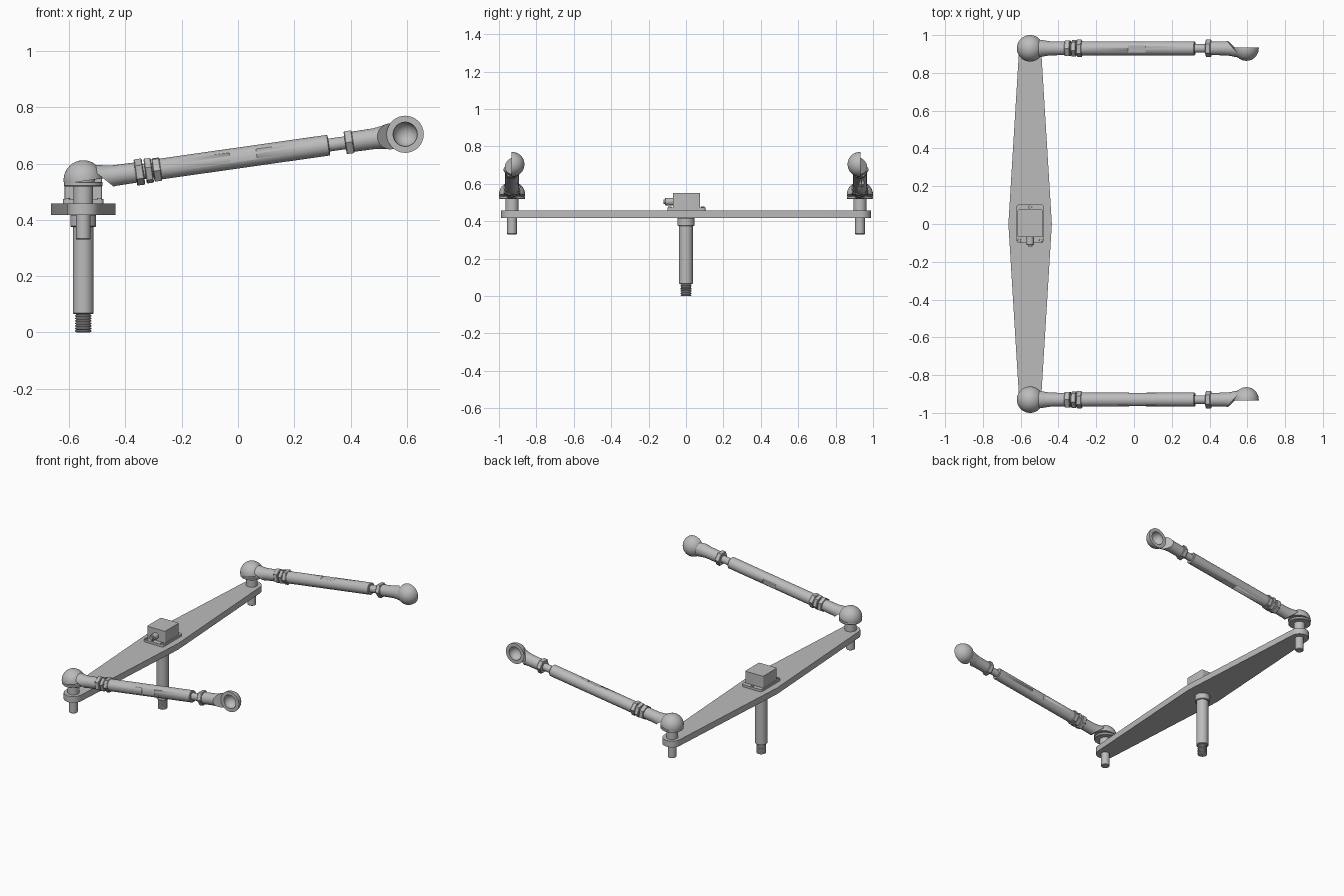
import bpy, bmesh, math
from mathutils import Matrix, Vector

cube = bpy.data.objects.get("Cube")
if cube:
    bpy.data.objects.remove(cube, do_unlink=True)

GREY = (0.5, 0.5, 0.5, 1.0)
steel = bpy.data.materials.new("plain_grey")
steel.use_nodes = True
steel.diffuse_color = GREY
steel.node_tree.nodes["Principled BSDF"].inputs["Base Color"].default_value = GREY

T = Matrix.Translation
PIVOT_X, END_Y = -0.55, 0.93


def rot(degrees, axis):
    return Matrix.Rotation(math.radians(degrees), 4, axis)


def finish(name, bm, matrix=Matrix()):
    """Turn a bmesh into a shaded, coloured object."""
    bmesh.ops.remove_doubles(bm, verts=bm.verts, dist=1e-5)
    bmesh.ops.recalc_face_normals(bm, faces=bm.faces)
    bm.transform(matrix)
    mesh = bpy.data.meshes.new(name)
    bm.to_mesh(mesh)
    bm.free()
    mesh.materials.append(steel)
    obj = bpy.data.objects.new(name, mesh)
    bpy.context.collection.objects.link(obj)
    bpy.ops.object.select_all(action="DESELECT")
    obj.select_set(True)
    bpy.context.view_layer.objects.active = obj
    bpy.ops.object.shade_smooth_by_angle(angle=math.radians(32))
    return obj


def lathe_mesh(profile, steps=40):
    """Spin (radius, height) points about z."""
    bm = bmesh.new()
    verts = [bm.verts.new((r, 0, z)) for r, z in profile]
    edges = [bm.edges.new(pair) for pair in zip(verts, verts[1:])]
    bmesh.ops.spin(bm, geom=verts + edges, cent=(0, 0, 0), axis=(0, 0, 1),
                   angle=math.tau, steps=steps, use_duplicate=False)
    bmesh.ops.remove_doubles(bm, verts=bm.verts, dist=1e-5)
    return bm


def cylinder(name, r, z0, z1, matrix, steps=40, bevel=0.003):
    profile = [(0, z0), (r - bevel, z0), (r, z0 + bevel),
               (r, z1 - bevel), (r - bevel, z1), (0, z1)]
    return finish(name, lathe_mesh(profile, steps), matrix)


def prism(name, outline, z0, z1, matrix=Matrix()):
    bm = bmesh.new()
    face = bm.faces.new([bm.verts.new((x, y, z0)) for x, y in outline])
    up = bmesh.ops.extrude_face_region(bm, geom=[face])["geom"]
    top = [v for v in up if isinstance(v, bmesh.types.BMVert)]
    bmesh.ops.translate(bm, verts=top, vec=(0, 0, z1 - z0))
    return finish(name, bm, matrix)


def arc(r, start, end, count, cx=0, cy=0):
    angles = [math.radians(start + (end - start) * i / count) for i in range(count + 1)]
    return [(cx + r * math.cos(a), cy + r * math.sin(a)) for a in angles]


def rounded_box(name, hx, hy, r, z0, z1, matrix):
    outline = []
    for i, (sx, sy) in enumerate([(1, 1), (-1, 1), (-1, -1), (1, -1)]):
        outline += arc(r, 90 * i, 90 * i + 90, 5, sx * (hx - r), sy * (hy - r))
    return prism(name, outline, z0, z1, matrix)


ALONG_X = rot(90, "Y")


def hex_nut(name, r, s0, s1, frame, turn=0):
    return cylinder(name, r, s0, s1, frame @ ALONG_X @ rot(turn, "Z"), 6)


def socket_end(name, r, frame):
    """Cup opening to local -z, with a neck running along local +x."""
    cup = arc(r, 90, 0, 14) + [(r, -0.004)] + [(0.043, -0.004)] + arc(0.043, 0, 90, 10)
    finish(name + "_cup", lathe_mesh(cup, 48), frame)
    neck = [(0, 0.045), (0.048, 0.045), (0.046, 0.06), (0.041, 0.08),
            (0.037, 0.11), (0.036, 0.195), (0, 0.195)]
    bm = lathe_mesh(neck)
    bm.transform(ALONG_X)
    # slope the neck away from the mouth of the cup
    cut = bmesh.ops.bisect_plane(bm, geom=bm.verts[:] + bm.edges[:] + bm.faces[:],
                                 plane_co=(r - 0.001, 0, -0.002),
                                 plane_no=(-0.037, 0, -0.035), clear_outer=True)
    rim = [e for e in cut["geom_cut"] if isinstance(e, bmesh.types.BMEdge)]
    bmesh.ops.edgeloop_fill(bm, edges=rim)
    finish(name + "_neck", bm, frame)
    hex_nut(name + "_wrench_collar", 0.047, 0.187, 0.216, frame)


def tube_with_flats(name, frame, sideways):
    """Adjusting tube with two opposite wrench flats."""
    tube = cylinder(name, 0.037, 0.275, 0.882, frame @ ALONG_X, 48)
    bm = bmesh.new()
    for side in (-1, 1):
        centre = Vector((0.575, 0, side * 0.052))
        bmesh.ops.create_cube(bm, size=1, matrix=T(centre) @ Matrix.Diagonal((0.095, 0.08, 0.04, 1)))
    cutter = finish("flat_cutter", bm, frame @ rot(82 if sideways else 8, "X"))
    cutter.hide_render = True
    mod = tube.modifiers.new("flats", "BOOLEAN")
    mod.operation, mod.object, mod.solver = "DIFFERENCE", cutter, "EXACT"
    bpy.context.view_layer.objects.active = tube
    bpy.ops.object.modifier_apply(modifier=mod.name)
    bpy.data.objects.remove(cutter, do_unlink=True)


# Tapered rocker bar
centre = T((PIVOT_X, 0, 0))
bar = [(0.115, 0)] + arc(0.058, 2, 178, 16, 0, END_Y)
bar += [(-0.115, 0)] + arc(0.058, 182, 358, 16, 0, -END_Y)
prism("rocker_bar", bar, 0.417, 0.458, centre)

# Central shaft with threaded tip
cylinder("shaft", 0.037, 0.065, 0.42, centre)
cylinder("shaft_collar", 0.046, 0.375, 0.418, centre)
thread = [(0, 0)]
for i in range(8):
    thread += [(0.024, i * 0.009), (0.029, i * 0.009 + 0.003), (0.029, i * 0.009 + 0.006)]
finish("threaded_tip", lathe_mesh(thread + [(0.024, 0.072), (0, 0.072)]), centre)

# Sensor housing on the bar
rounded_box("sensor_base", 0.072, 0.102, 0.014, 0.457, 0.473, T((PIVOT_X, 0.002, 0)))
rounded_box("sensor_box", 0.066, 0.073, 0.006, 0.47, 0.55, T((PIVOT_X, 0.003, 0)))
for x, y in [(-0.057, -0.087), (0.057, -0.087), (0, 0.09)]:
    cylinder("sensor_screw", 0.009, 0.47, 0.478, T((PIVOT_X + x, y, 0)), 16, 0.001)
plug = T((PIVOT_X, 0, 0.505)) @ rot(90, "X")
cylinder("sensor_plug", 0.02, 0.06, 0.112, plug, 24)
cylinder("sensor_plug_tip", 0.012, 0.11, 0.12, plug, 20, 0.001)

# Ball studs and link rods, one at each end of the bar
SLOPE = math.degrees(math.atan(0.142))
ROD_LENGTH = 1.156
for label, side in (("front", -1), ("back", 1)):
    stud = T((PIVOT_X, side * END_Y, 0))
    cylinder(label + "_stud_pin", 0.026, 0.33, 0.43, stud)
    cylinder(label + "_stud_spacer", 0.035, 0.45, 0.525, stud)
    cylinder(label + "_stud_flange", 0.069, 0.518, 0.535, stud)
    ball = arc(0.041, -90, 90, 20)
    finish(label + "_stud_ball", lathe_mesh(ball), stud @ T((0, 0, 0.5415)))

    rod = stud @ T((0, 0, 0.5415)) @ rot(-SLOPE, "Y")
    socket_end(label + "_inner_socket", 0.07, rod)
    cylinder(label + "_inner_thread", 0.027, 0.19, 0.29, rod @ ALONG_X)
    hex_nut(label + "_jam_nut", 0.046, 0.222, 0.248, rod, 15)
    hex_nut(label + "_tube_nut", 0.046, 0.25, 0.278, rod, 35)
    tube_with_flats(label + "_tube", rod, side < 0)
    cylinder(label + "_outer_thread", 0.023, 0.87, 0.97, rod @ ALONG_X)
    eye = rod @ T((ROD_LENGTH, 0, 0)) @ rot(180, "Z") @ rot(-90 * side, "X")
    socket_end(label + "_outer_socket", 0.066, eye)
